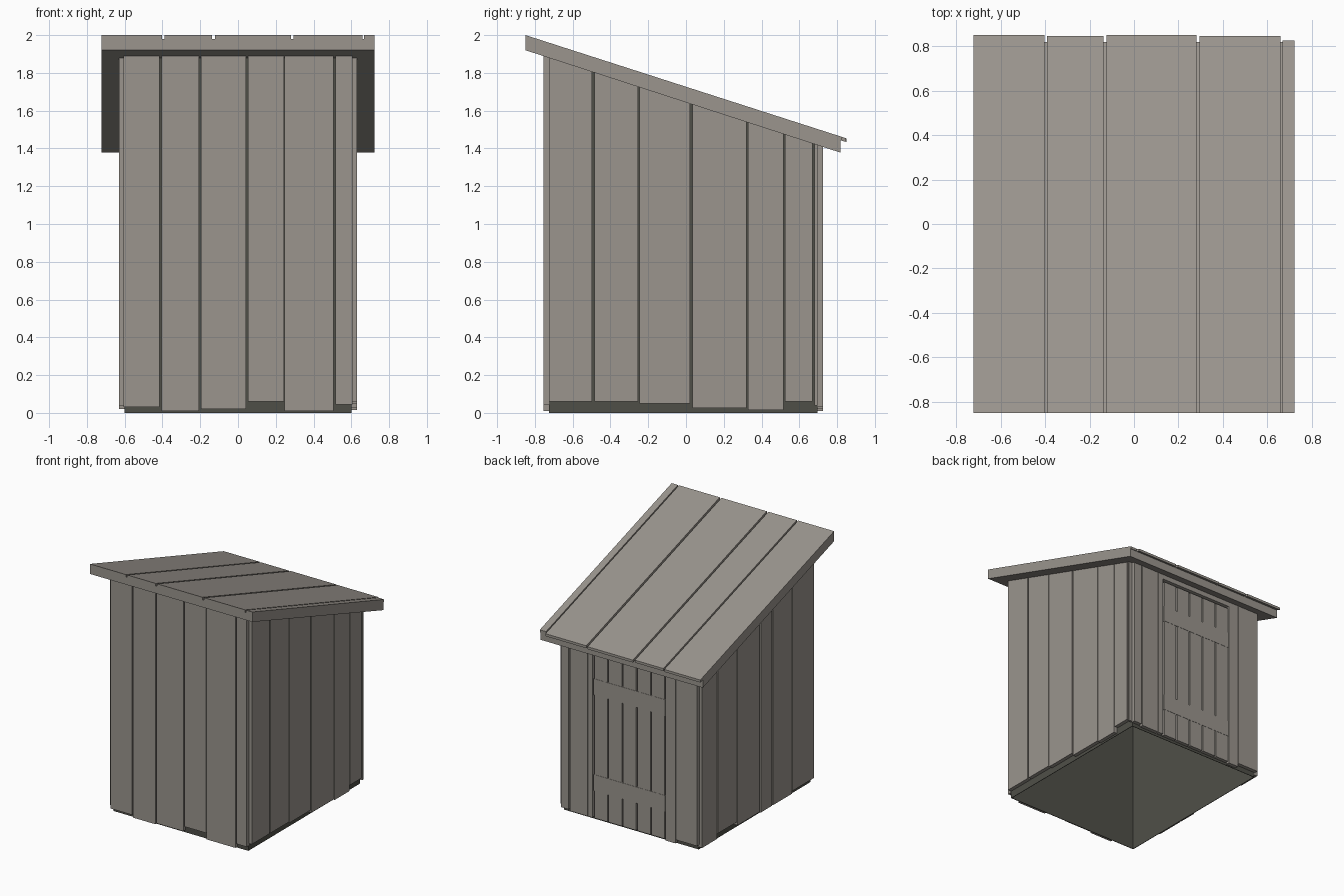
import bpy
import bmesh

cube = bpy.data.objects.get("Cube")
if cube:
    bpy.data.objects.remove(cube, do_unlink=True)


def material(name, rgb):
    mat = bpy.data.materials.new(name)
    mat.use_nodes = True
    mat.diffuse_color = (*rgb, 1)
    mat.node_tree.nodes["Principled BSDF"].inputs["Base Color"].default_value = (*rgb, 1)
    return mat


WOOD = material("weathered_wood", (0.325, 0.3, 0.27))
DARK = material("dark_lining", (0.078, 0.078, 0.064))


def roof_under(y):
    return 1.92 - 0.325 * (y + 0.85)


def roof_top(y):
    return 2.0 - 0.3216 * (y + 0.85)


def plank_under(y):
    return roof_top(y) - 0.02


def board(name, x, y, bottom, top, mat=WOOD):
    """Block whose bottom and top are heights or functions of y."""
    height = lambda h, v: h(v) if callable(h) else h
    bm = bmesh.new()
    bmesh.ops.create_cube(bm, size=1)
    for v in bm.verts:
        v.co.x = x[v.co.x > 0]
        v.co.y = y[v.co.y > 0]
        v.co.z = height(top if v.co.z > 0 else bottom, v.co.y)
    mesh = bpy.data.meshes.new(name)
    bm.to_mesh(mesh)
    bm.free()
    mesh.materials.append(mat)
    obj = bpy.data.objects.new(name, mesh)
    bpy.context.collection.objects.link(obj)
    return obj


# Hollow dark lining behind the planks, open at the bottom
THIN = 0.004
for name, x, y in [("front_lining", (-0.6, 0.6), (-0.725, -0.725 + THIN)),
                   ("back_lining", (-0.6, 0.6), (0.695 - THIN, 0.695)),
                   ("left_lining", (0.6 - THIN, 0.6), (-0.725, 0.695)),
                   ("right_lining", (-0.6, -0.6 + THIN), (-0.725, 0.695))]:
    board(name, x, y, 0, roof_under, DARK)

# Front wall planks: start, end, bottom
FRONT = [(-0.605, -0.415, 0.03), (-0.405, -0.207, 0.01), (-0.197, 0.042, 0.02),
         (0.052, 0.243, 0.06), (0.247, 0.505, 0.01), (0.515, 0.605, 0.045)]
for a, b, low in FRONT:
    board("front_plank", (a, b), (-0.755, -0.725), low, roof_under)

# Left wall planks
LEFT = [(-0.725, -0.497, 0.06), (-0.485, -0.253, 0.06), (-0.245, 0.022, 0.05),
        (0.035, 0.32, 0.025), (0.327, 0.515, 0.015), (0.525, 0.67, 0.06),
        (0.68, 0.695, 0.04)]
for a, b, low in LEFT:
    board("left_plank", (0.6, 0.63), (a, b), low, roof_under)

# Right wall planks
RIGHT = [(-0.725, -0.455, 0.04), (-0.445, -0.205, 0.02), (-0.195, -0.05, 0.02),
         (-0.035, 0.245, 0.03), (0.255, 0.495, 0.06), (0.505, 0.695, 0.02)]
for a, b, low in RIGHT:
    board("right_plank", (-0.63, -0.6), (a, b), low, roof_under)

# Back wall planks on both sides of the door
BACK = [(-0.605, -0.418, 0.04), (-0.413, -0.325, 0.01),
        (0.325, 0.365, 0.02), (0.37, 0.525, 0.02), (0.535, 0.605, 0.03)]
for a, b, low in BACK:
    board("back_plank", (a, b), (0.695, 0.725), low, roof_under)
board("door_header", (-0.325, 0.325), (0.695, 0.725), 1.37, roof_under)

# Door: five planks and two cross bars almost flush with them
DOOR_LEFT, DOOR_RIGHT, COUNT = 0.313, -0.322, 5
step = (DOOR_LEFT - DOOR_RIGHT) / COUNT
for i in range(COUNT):
    a = DOOR_RIGHT + i * step
    board("door_plank", (a + 0.005, a + step - 0.005), (0.695, 0.723), 0.02, 1.35)
for low in (0.24, 1.01):
    board("door_bar", (DOOR_RIGHT, DOOR_LEFT), (0.705, 0.725), low, low + 0.13)

# Roof slab, then the roof planks
board("roof_slab", (-0.722, 0.722), (-0.85, 0.817), roof_under, plank_under)
ROOF = [(-0.722, -0.402, 0.85), (-0.39, -0.137, 0.845), (-0.123, 0.28, 0.85),
        (0.295, 0.658, 0.845), (0.667, 0.722, 0.825)]
for a, b, end in ROOF:
    board("roof_plank", (a, b), (-0.85, end), plank_under, roof_top)
